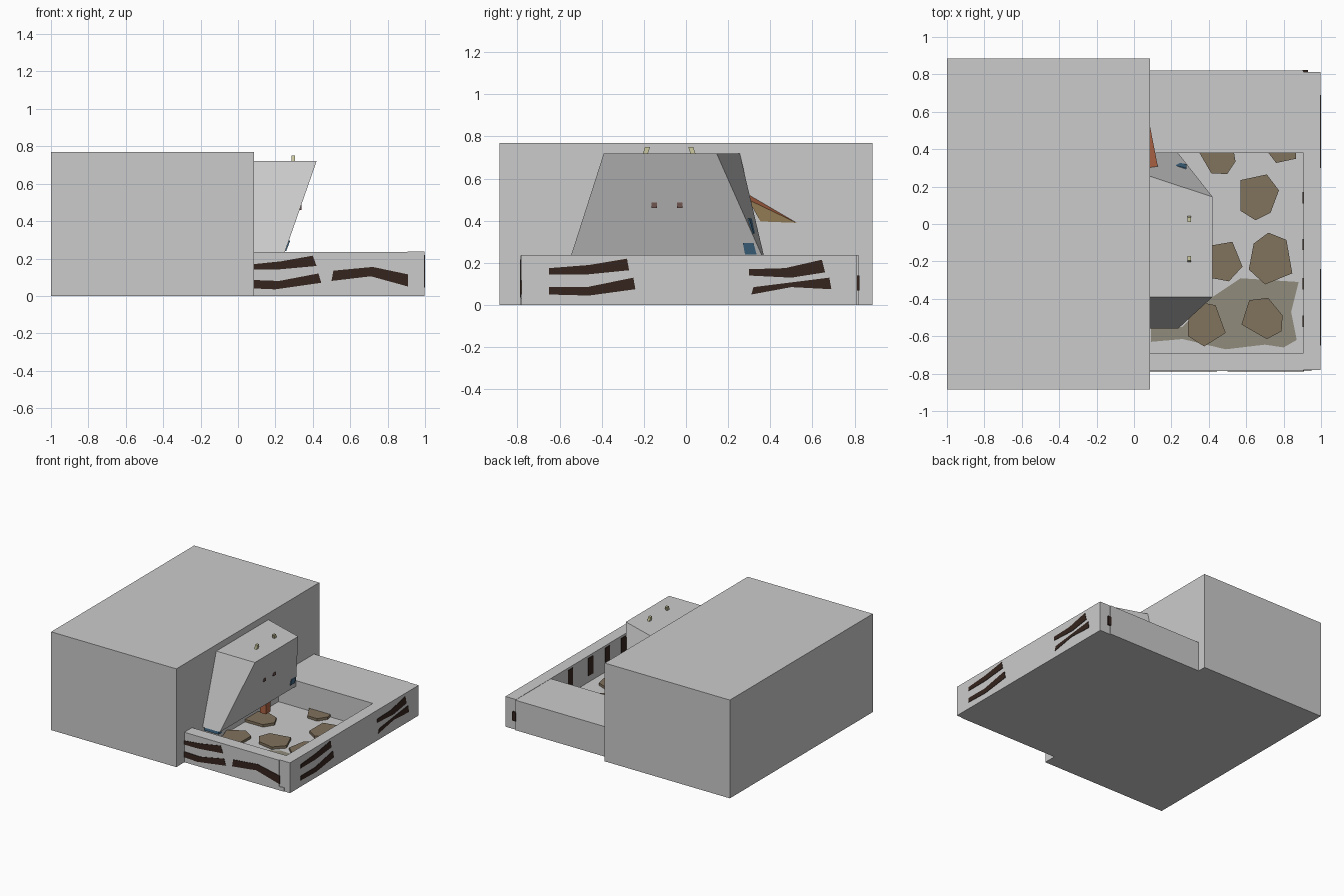
import bpy, math
from mathutils import Vector, Matrix

def mat(name, c):
    m = bpy.data.materials.new(name)
    m.diffuse_color = (*c, 1)
    return m

DARK = mat("dark_wood", (0.035, 0.018, 0.013))
STONE = mat("stone_brown", (0.22, 0.17, 0.11))
MUD = mat("mud", (0.28, 0.26, 0.20))
BLUE = mat("blue", (0.06, 0.16, 0.27))
RUST = mat("rust", (0.42, 0.13, 0.06))
TAN = mat("tan", (0.5, 0.34, 0.15))
CREAM = mat("cream", (0.6, 0.58, 0.35))
EYE = mat("eye_brown", (0.16, 0.09, 0.08))

def mesh(name, verts, faces, m=None):
    me = bpy.data.meshes.new(name)
    me.from_pydata([tuple(v) for v in verts], [], faces)
    ob = bpy.data.objects.new(name, me)
    bpy.context.collection.objects.link(ob)
    if m:
        me.materials.append(m)
    return ob

def loft(name, a, b, m=None):
    """Closed solid between two matching loops (a lower, b upper)."""
    n = len(a)
    faces = [tuple(reversed(range(n))), tuple(range(n, 2 * n))]
    faces += [(i, (i + 1) % n, n + (i + 1) % n, n + i) for i in range(n)]
    return mesh(name, list(a) + list(b), faces, m)

def box(name, lo, hi, m=None):
    r = [(lo[0], lo[1]), (hi[0], lo[1]), (hi[0], hi[1]), (lo[0], hi[1])]
    return loft(name, [(*p, lo[2]) for p in r], [(*p, hi[2]) for p in r], m)

# Main building block
box("main_block", (-1, -.885, 0), (.085, .885, .77))

# Pen: floor and three walls
box("pen_floor", (.085, -.785, 0), (.95, .8, .03))
box("front_wall", (.085, -.785, 0), (.905, -.69, .235))
box("back_wall", (.085, .38, 0), (.905, .82, .235))
box("right_wall", (.905, -.78, 0), (.997, .812, .237))

# Overhanging tapered body attached to the block
loft("overhang_body",
     [(.085, -.56, .19), (.235, -.56, .19), (.235, .38, .19), (.085, .38, .19)],
     [(.085, -.39, .72), (.42, -.39, .72), (.42, .145, .72), (.085, .255, .72)])

# Dark plank stripes on the outer walls
T = .003
def stripe_front(pts):
    loft("front_stripe", [(x, -.78, z) for x, z in pts][::-1],
         [(x, -.785 - T, z) for x, z in pts][::-1], DARK)
def stripe_right(pts):
    loft("right_stripe", [(.99, y, z) for y, z in pts],
         [(.997 + T, y, z) for y, z in pts], DARK)

for s in (
    [(.085, .14), (.2, .14), (.42, .16), (.4, .215), (.23, .185), (.085, .17)],
    [(.085, .04), (.2, .035), (.445, .07), (.43, .12), (.22, .08), (.085, .085)],
    [(.5, .08), (.71, .105), (.91, .05), (.91, .115), (.72, .155), (.51, .135)]):
    stripe_front(s)
for s in (
    [(-.65, .145), (-.47, .145), (-.27, .165), (-.28, .22), (-.46, .19), (-.65, .175)],
    [(-.65, .05), (-.46, .045), (-.24, .075), (-.25, .13), (-.47, .085), (-.65, .085)],
    [(.3, .14), (.5, .13), (.66, .155), (.645, .215), (.47, .175), (.3, .17)],
    [(.31, .05), (.5, .085), (.69, .075), (.68, .13), (.48, .105), (.32, .085)]):
    stripe_right(s)

# Dark bars on the inner face of the right wall, and a chip on its end
for y in (.14, -.11, -.32, -.52):
    box("inner_bar", (.902, y - .03, .08), (.91, y + .03, .22), DARK)
box("end_chip", (.9, .81, .07), (.93, .823, .14), DARK)

# Flat six-sided paving stones
SHAPE = [(-.1, -.07), (-.02, -.12), (.06, -.08), (.105, .04), (.04, .125), (-.1, .095)]
for x, y, a, k in ((.67, .14, 0, 1), (.72, -.18, 190, 1.1), (.70, -.5, 60, .95),
                   (.37, -.53, 200, .95), (.45, -.21, 280, 1), (.46, .37, 30, .9),
                   (.79, .42, 180, .75), (.175, .06, 90, .95), (.2, -.31, 20, .95)):
    R = Matrix.Rotation(math.radians(a), 2) * k
    p = [R @ Vector(s) + Vector((x, y)) for s in SHAPE]
    loft("paving_stone", [(v.x, v.y, .02) for v in p], [(v.x, v.y, .05) for v in p], STONE)

# Mud patch on the floor
patch = [(.09, -.63), (.26, -.615), (.49, -.67), (.7, -.645), (.8, -.66), (.87, -.62),
         (.84, -.47), (.88, -.31), (.57, -.29), (.42, -.39), (.26, -.55), (.09, -.56)]
loft("mud_patch", [(*p, .028) for p in patch], [(*p, .034) for p in patch], MUD)

# Rusty spike on the block face
spike = [(.08, .29, .53), (.08, .36, .385), (.13, .295, .5), (.085, .525, .39)]
ob = mesh("wall_spike", spike, [(0, 1, 2), (0, 2, 3), (1, 3, 2), (0, 3, 1)], RUST)
ob.data.materials.append(TAN)
ob.data.polygons[2].material_index = 1

# Short rusty foot below the body
box("hanging_foot", (.17, .03, .1), (.22, .09, .2), RUST)

# Eyes on the sloped face and pegs on top
for y in (-.15, -.03):
    box("eye", (.31, y - .013, .46), (.34, y + .013, .487), EYE)
for y, d, m in ((.035, -.02, CREAM), (-.195, .02, CREAM)):
    r = [(.286, y - .012), (.304, y - .012), (.304, y + .012), (.286, y + .012)]
    loft("top_peg", [(px, py, .71) for px, py in r],
         [(px, py + d * .6, .75) for px, py in r], m)

# Blue chips on the body
loft("back_chip", [(.16, .3, .34), (.28, .29, .34), (.28, .32, .34), (.16, .345, .34)],
     [(.16, .28, .41), (.27, .27, .41), (.28, .3, .41), (.16, .325, .41)], BLUE)
loft("front_chip", [(.24, .28, .24), (.258, .28, .24), (.258, .335, .24), (.24, .335, .24)],
     [(.26, .27, .295), (.279, .27, .295), (.279, .32, .295), (.26, .32, .295)], BLUE)
box("under_chip", (.1, -.555, .165), (.22, -.52, .195), BLUE)
